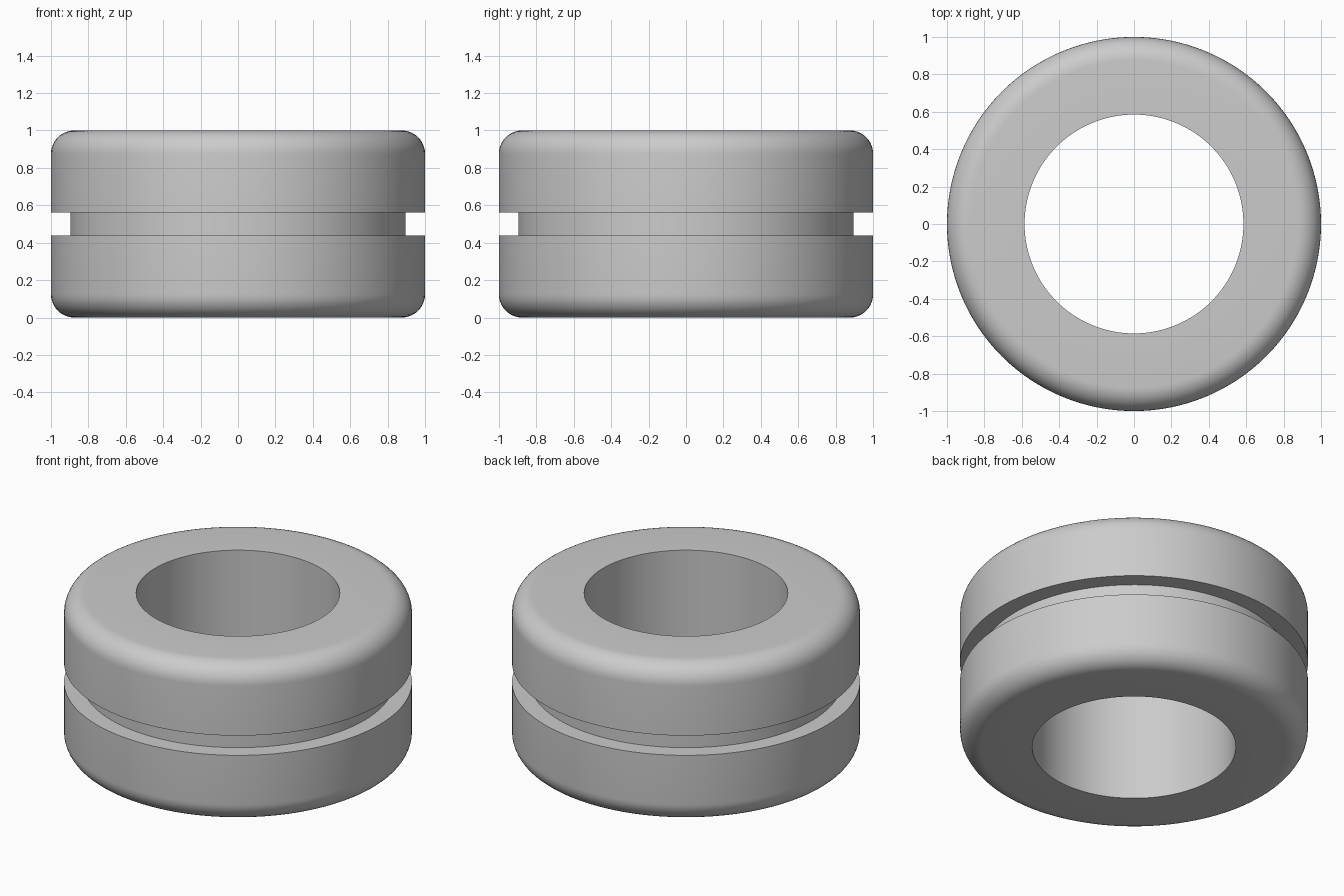
import bpy, bmesh, math

HOLE_R, OUTER_R, GROOVE_R = 0.585, 1.0, 0.895
HEIGHT, FILLET = 1.0, 0.125
GROOVE_LOW, GROOVE_HIGH = 0.4375, 0.5625
SEGMENTS, FILLET_STEPS = 128, 10

cube = bpy.data.objects.get("Cube")
if cube:
    bpy.data.objects.remove(cube, do_unlink=True)

# Rubber material
rubber = bpy.data.materials.new("grey rubber")
rubber.use_nodes = True
rubber.diffuse_color = (0.6, 0.6, 0.6, 1)
rubber.node_tree.nodes["Principled BSDF"].inputs["Base Color"].default_value = rubber.diffuse_color


def fillet(center_z, start):
    """Quarter circle rounding an outer rim, as (radius, z) points."""
    angles = [start + math.pi / 2 * i / FILLET_STEPS for i in range(FILLET_STEPS + 1)]
    return [(OUTER_R - FILLET + FILLET * math.cos(a), center_z + FILLET * math.sin(a))
            for a in angles]


# Cross-section: hole, rounded lower flange, groove, rounded upper flange
profile = [(HOLE_R, 0)]
profile += fillet(FILLET, -math.pi / 2)
profile += [(OUTER_R, GROOVE_LOW), (GROOVE_R, GROOVE_LOW),
            (GROOVE_R, GROOVE_HIGH), (OUTER_R, GROOVE_HIGH)]
profile += fillet(HEIGHT - FILLET, 0)
profile += [(HOLE_R, HEIGHT)]

# Spin the closed cross-section into the ring
bm = bmesh.new()
verts = [bm.verts.new((r, 0, z)) for r, z in profile]
edges = [bm.edges.new((v, verts[(i + 1) % len(verts)])) for i, v in enumerate(verts)]
bmesh.ops.spin(bm, geom=verts + edges, cent=(0, 0, 0), axis=(0, 0, 1),
               angle=math.tau, steps=SEGMENTS, use_merge=True)
bmesh.ops.remove_doubles(bm, verts=bm.verts[:], dist=0.0001)
bmesh.ops.recalc_face_normals(bm, faces=bm.faces[:])
mesh = bpy.data.meshes.new("grommet_ring")
bm.to_mesh(mesh)
bm.free()
mesh.materials.append(rubber)

ring = bpy.data.objects.new("grommet_ring", mesh)
bpy.context.collection.objects.link(ring)
bpy.context.view_layer.objects.active = ring
ring.select_set(True)
bpy.ops.object.shade_smooth_by_angle(angle=math.radians(30))
